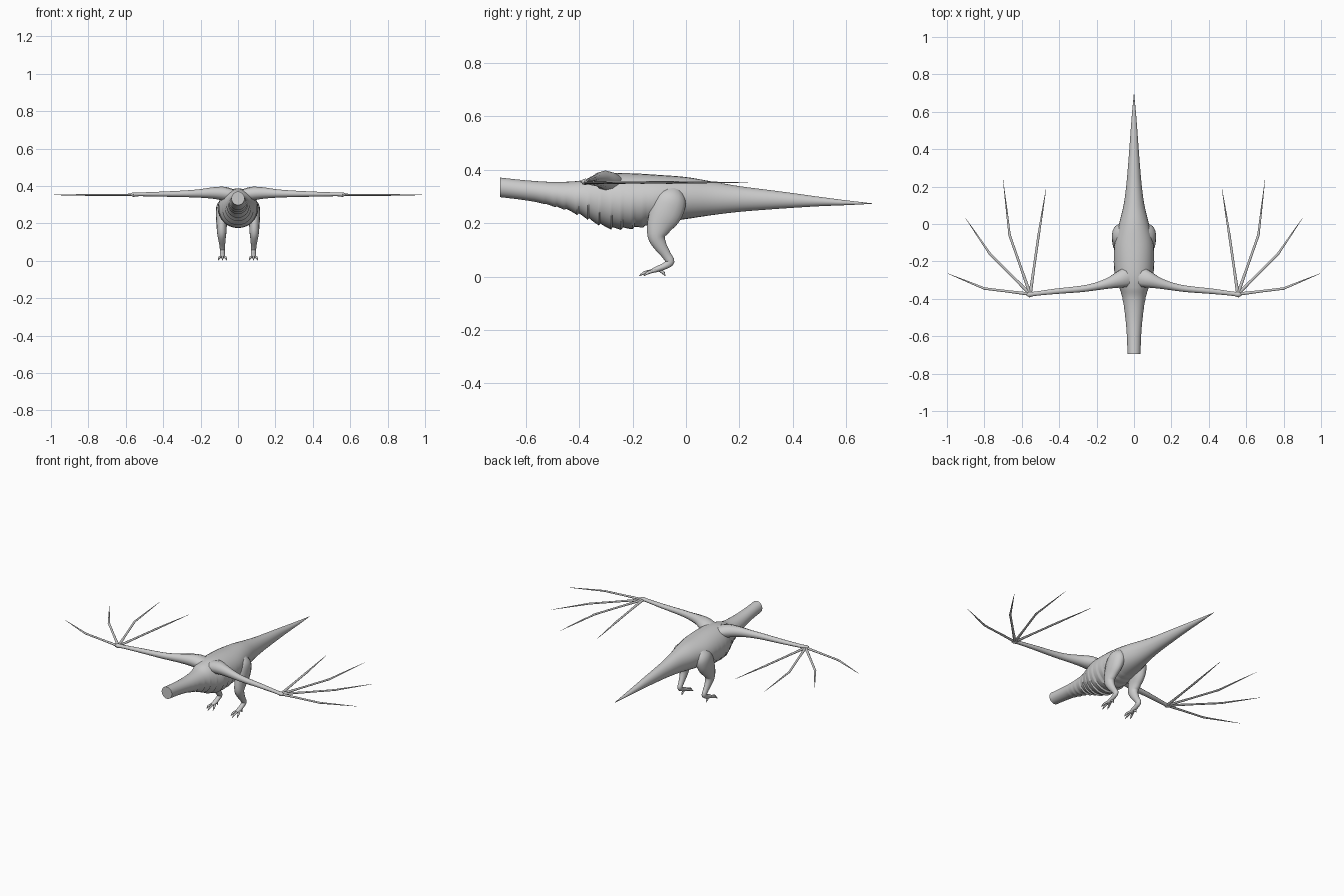
import bpy, bmesh, math
from mathutils import Vector

cube = bpy.data.objects.get("Cube")
if cube:
    bpy.data.objects.remove(cube, do_unlink=True)

hide = bpy.data.materials.new("grey_hide")
hide.use_nodes = True
hide.diffuse_color = (0.6, 0.6, 0.6, 1)
hide.node_tree.nodes["Principled BSDF"].inputs["Base Color"].default_value = (0.6, 0.6, 0.6, 1)


def smooth_path(rows, steps):
    """Catmull-Rom interpolation through rows of equal-length numbers."""
    out = []
    for i in range(len(rows) - 1):
        a, b, c, d = (rows[max(i - 1, 0)], rows[i], rows[i + 1],
                      rows[min(i + 2, len(rows) - 1)])
        for s in range(steps):
            t = s / steps
            out.append([q + t / 2 * (r - p + t * (2 * p - 5 * q + 4 * r - w + t * (3 * (q - r) + w - p)))
                        for p, q, r, w in zip(a, b, c, d)])
    return out + [list(rows[-1])]


def loft(name, rings):
    """Skin a list of equal-sized rings and cap both ends."""
    bm = bmesh.new()
    loops = [[bm.verts.new(p) for p in ring] for ring in rings]
    n = len(loops[0])
    for a, b in zip(loops, loops[1:]):
        for i in range(n):
            j = (i + 1) % n
            bm.faces.new((a[i], a[j], b[j], b[i]))
    bm.faces.new(loops[0][::-1])
    bm.faces.new(loops[-1])
    bmesh.ops.recalc_face_normals(bm, faces=bm.faces)
    mesh = bpy.data.meshes.new(name)
    bm.to_mesh(mesh)
    bm.free()
    mesh.materials.append(hide)
    obj = bpy.data.objects.new(name, mesh)
    bpy.context.collection.objects.link(obj)
    bpy.ops.object.select_all(action='DESELECT')
    obj.select_set(True)
    bpy.context.view_layer.objects.active = obj
    bpy.ops.object.shade_smooth_by_angle(angle=math.radians(50))
    return obj


def limb(name, rows, side, sides=10, steps=4):
    """Tube along rows of x, y, z, radius along side, radius across; one per body side."""
    rows = smooth_path(rows, steps)
    pts = [Vector(r[:3]) for r in rows]
    rings = []
    for i, (p, r) in enumerate(zip(pts, rows)):
        tangent = (pts[min(i + 1, len(pts) - 1)] - pts[max(i - 1, 0)]).normalized()
        across = tangent.cross(Vector(side)).normalized()
        u = across.cross(tangent)
        rings.append([p + u * r[3] * math.cos(k * math.tau / sides)
                      + across * r[4] * math.sin(k * math.tau / sides) for k in range(sides)])
    loft("left_" + name, rings)
    loft("right_" + name, [[(-v.x, v.y, v.z) for v in ring] for ring in rings])


# Neck, trunk and tail in one skin: y, top, bottom, half width
profile = [
    (-.695, .37, .297, .035), (-.6, .36, .285, .038), (-.5, .354, .267, .046),
    (-.4, .358, .238, .06), (-.34, .376, .207, .078), (-.28, .386, .187, .1),
    (-.2, .386, .186, .107), (-.1, .38, .2, .103), (0, .372, .215, .08),
    (.1, .355, .23, .056), (.2, .338, .242, .042), (.3, .325, .25, .033),
    (.4, .312, .257, .025), (.5, .298, .263, .018), (.6, .285, .267, .01),
    (.695, .274, .272, .001)]
rings = []
for y, top, bottom, half in smooth_path(profile, 12):
    # Overlapping belly plates, strongest under the chest
    fade = max(0, 1 - abs(y + .31) / .26)
    plate = .011 * min(1, 1.6 * fade) * (((y + .7) / .042) % 1)
    mid, high = (top + bottom) / 2, (top - bottom) / 2
    ring = []
    for k in range(28):
        c, s = math.cos(k * math.tau / 28), math.sin(k * math.tau / 28)
        low = max(0, min(1, .3 - s))
        ring.append((c * (half + plate * low * .6), y, mid + s * (high + plate * low)))
    rings.append(ring)
loft("body", rings)

# Wing arms
UP, SIDE = (0, 0, 1), (1, 0, 0)
limb("wing_arm", [
    (.01, -.275, .345, .03, .06), (.07, -.295, .358, .037, .048), (.13, -.315, .362, .031, .032),
    (.2, -.333, .36, .023, .022), (.28, -.347, .358, .018, .018), (.42, -.36, .356, .013, .015),
    (.53, -.373, .355, .01, .012), (.56, -.377, .354, .012, .015), (.575, -.379, .354, .004, .004)], UP)

# Wing fingers: middle joint and tip
fingers = [((.8, -.345), (.995, -.265)), ((.77, -.16), (.9, .03)),
           ((.665, -.06), (.7, .235)), ((.51, -.06), (.47, .19))]
for i, (joint, tip) in enumerate(fingers):
    base = Vector((.555, -.375))
    j, t = Vector(joint), Vector(tip)
    rows = []
    for p, r in ((base, .009), (base.lerp(j, .5), .0065), (j.lerp(base, .06), .0065),
                 (j, .007), (j.lerp(t, .08), .006), (j.lerp(t, .5), .004), (t, .0008)):
        rows.append((p.x, p.y, .352, r * .75, r))
    limb(f"wing_finger_{i + 1}", rows, UP, 8, 1)
limb("wing_thumb", [(.55, -.37, .354, .007, .007), (.562, -.396, .354, .001, .001)], UP, 8, 1)

# Legs from hip to ball of foot
limb("leg", [
    (.06, -.045, .325, .02, .03), (.074, -.055, .29, .04, .058), (.083, -.075, .24, .036, .063),
    (.087, -.1, .19, .028, .048), (.087, -.11, .15, .025, .034), (.086, -.096, .115, .02, .025),
    (.084, -.073, .08, .015, .018), (.083, -.06, .056, .014, .017), (.083, -.078, .04, .013, .013),
    (.083, -.11, .027, .014, .011), (.083, -.13, .02, .01, .007)], SIDE, 14)

# Toes: spread sideways, reach forward, clawed tip
for name, dx, y0, y1 in (("inner_toe", -.022, -.108, -.158), ("middle_toe", 0, -.11, -.176),
                         ("outer_toe", .022, -.108, -.158), ("hind_toe", 0, -.1, -.078)):
    x, step = .083, y1 - y0
    limb(name, [
        (x + dx * .2, y0, .025, .007, .007), (x + dx * .6, y0 + step * .4, .019, .006, .006),
        (x + dx * .85, y0 + step * .7, .014, .006, .006), (x + dx, y1, .002, .001, .001)], SIDE, 8, 2)
